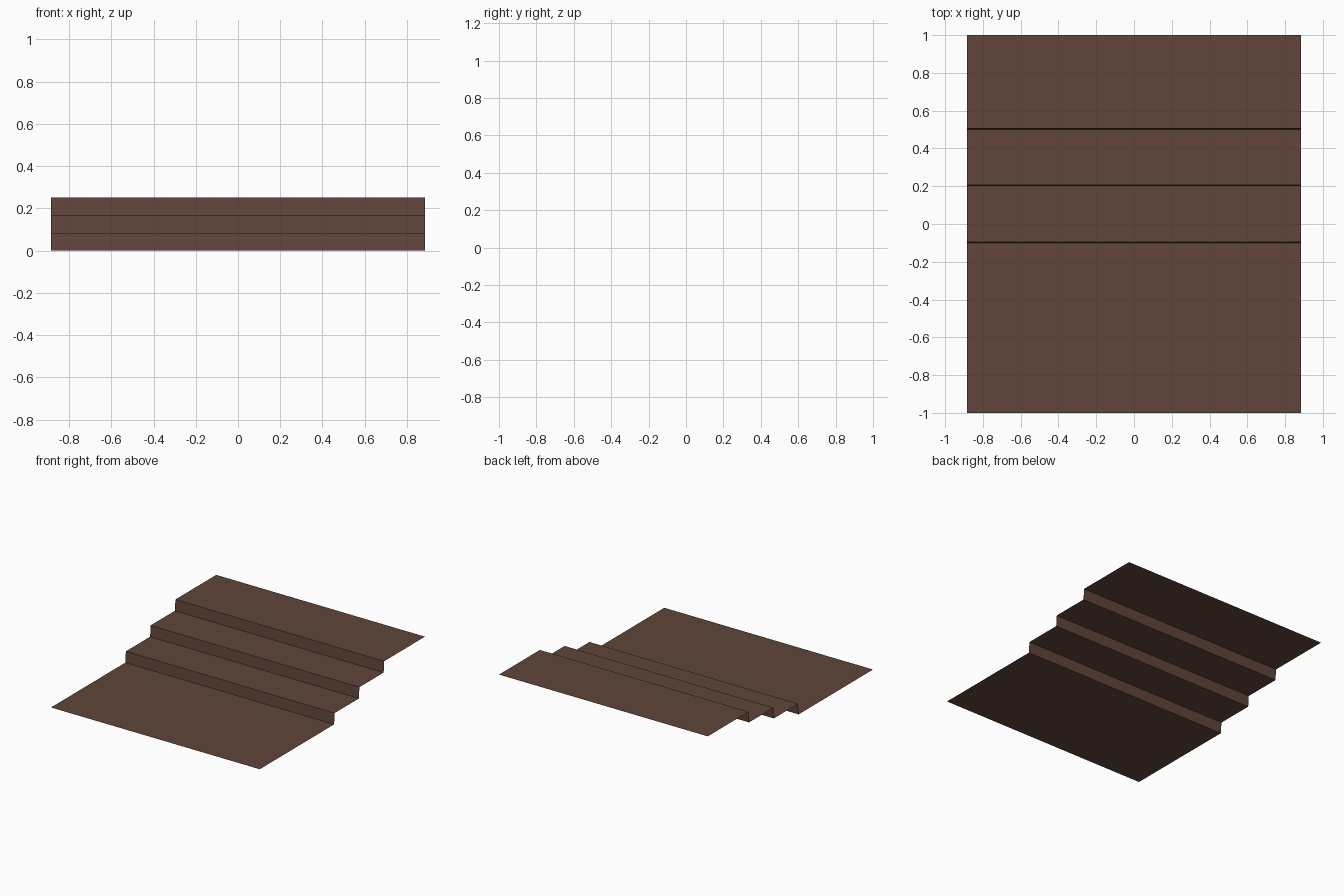
import bpy
import bmesh

cube = bpy.data.objects.get("Cube")
if cube:
    bpy.data.objects.remove(cube, do_unlink=True)

HALF_WIDTH = 0.885
STEPS, RISE, RUN, SLOPE = 3, 0.084, 0.3, 0.006
FIRST_RISER = -0.1

# Brown for the whole sheet
brown = bpy.data.materials.new("brown")
brown.use_nodes = True
color = (0.115, 0.06, 0.042, 1)
brown.diffuse_color = color
brown.node_tree.nodes["Principled BSDF"].inputs["Base Color"].default_value = color

# Stepped profile: lower floor, slightly leaning risers, upper floor
profile = [(-1, 0)]
for i in range(STEPS):
    y = FIRST_RISER + i * RUN
    profile += [(y, i * RISE), (y + SLOPE, (i + 1) * RISE)]
profile.append((1, STEPS * RISE))

# Sweep the profile across the width as an open sheet
bm = bmesh.new()
rows = [[bm.verts.new((x, y, z)) for x in (-HALF_WIDTH, HALF_WIDTH)] for y, z in profile]
for (a, b), (c, d) in zip(rows, rows[1:]):
    bm.faces.new((a, b, d, c))
mesh = bpy.data.meshes.new("stepped_floor")
bm.to_mesh(mesh)
bm.free()
mesh.materials.append(brown)
bpy.context.collection.objects.link(bpy.data.objects.new("stepped_floor", mesh))
